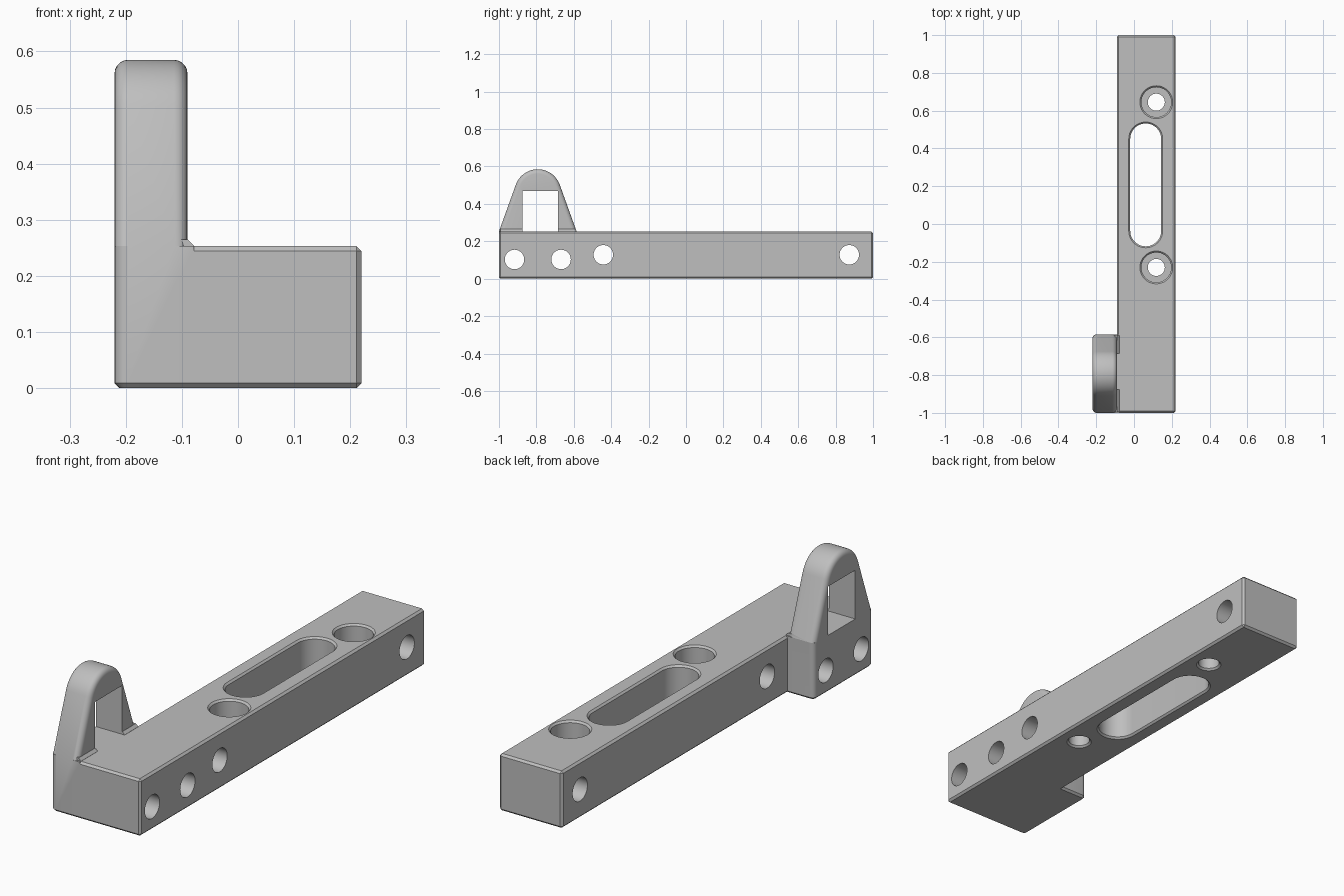
import bpy, bmesh, math
from mathutils import Matrix, Vector

cube = bpy.data.objects.get("Cube")
if cube:
    bpy.data.objects.remove(cube, do_unlink=True)

grey = bpy.data.materials.new("machined grey")
grey.use_nodes = True
COLOUR = (0.52, 0.52, 0.52, 1)
grey.diffuse_color = COLOUR
grey.node_tree.nodes["Principled BSDF"].inputs["Base Color"].default_value = COLOUR


def finish(bm, name):
    bmesh.ops.recalc_face_normals(bm, faces=bm.faces)
    me = bpy.data.meshes.new(name)
    bm.to_mesh(me)
    bm.free()
    me.materials.append(grey)
    ob = bpy.data.objects.new(name, me)
    bpy.context.collection.objects.link(ob)
    return ob


def bevel(bm, rule, width, segments=1):
    """Bevel the edges whose (middle, direction) satisfy the rule."""
    edges = []
    for e in bm.edges:
        a, b = e.verts[0].co, e.verts[1].co
        if rule((a + b) / 2, (b - a).normalized()):
            edges.append(e)
    bmesh.ops.bevel(bm, geom=edges, offset=width, segments=segments,
                    profile=0.5, affect='EDGES', clamp_overlap=True)


def box_mesh(lo, hi):
    bm = bmesh.new()
    lo, hi = Vector(lo), Vector(hi)
    bmesh.ops.create_cube(bm, size=1, matrix=Matrix.Translation((lo + hi) / 2)
                          @ Matrix.Diagonal((*(hi - lo), 1)))
    return bm


def prism_x(points, x0, x1):
    """Extrude a (y, z) outline along x."""
    bm = bmesh.new()
    face = bm.faces.new([bm.verts.new((x0, y, z)) for y, z in points])
    new = bmesh.ops.extrude_face_region(bm, geom=[face])["geom"]
    bmesh.ops.translate(bm, vec=(x1 - x0, 0, 0),
                        verts=[v for v in new if isinstance(v, bmesh.types.BMVert)])
    return bm


def loft_z(name, cx, cy, half, levels, n=24):
    """Stadium (half > 0) or circle outline, lofted through (z, radius) levels."""
    bm = bmesh.new()
    rings = []
    for z, r in levels:
        ring = []
        for sign in (1, -1):
            for i in range(n + (half > 0)):
                a = math.pi * i / n + (0 if sign > 0 else math.pi)
                ring.append(bm.verts.new((cx + r * math.cos(a),
                                          cy + sign * half + r * math.sin(a), z)))
        rings.append(ring)
    for r0, r1 in zip(rings, rings[1:]):
        for i in range(len(r0)):
            j = (i + 1) % len(r0)
            bm.faces.new((r0[i], r0[j], r1[j], r1[i]))
    bm.faces.new(rings[0])
    bm.faces.new(rings[-1])
    return finish(bm, name)


def boolean(target, tool, operation):
    mod = target.modifiers.new(tool.name, 'BOOLEAN')
    mod.operation, mod.object, mod.solver = operation, tool, 'EXACT'
    bpy.context.view_layer.objects.active = target
    bpy.ops.object.modifier_apply(modifier=mod.name)
    bpy.data.objects.remove(tool, do_unlink=True)


H = 0.253          # bar height
XL, XM, XR = -0.22, -0.09, 0.22
Y0, Y1 = -1.0, -0.585   # bracket extent along the bar

# Long bar with rounded uprights and chamfered rims
bm = box_mesh((XM, -1, 0), (XR, 1, H))
bevel(bm, lambda m, d: True, 0.009)
body = finish(bm, "bracket_bar")

# Lower block of the bracket, running into the bar
bm = box_mesh((XL, Y0, 0), (XM + 0.012, Y1, H))
bevel(bm, lambda m, d: abs(d.z) > 0.9 and m.x < XM - 0.05, 0.022, 5)
bevel(bm, lambda m, d: abs(d.z) < 0.1 and m.z < 0.001 and m.x < XM, 0.009)
block = finish(bm, "bracket_block")

# Upright ear: tangent flanks and a round crown
cy, cz, r = (Y0 + Y1) / 2, 0.46, 0.125
tilt = math.radians(20)
outline = [(Y0, H), (Y1, H)]
for i in range(25):
    a = tilt + (math.pi - 2 * tilt) * i / 24
    outline.append((cy + r * math.cos(a), cz + r * math.sin(a)))
bm = prism_x(outline, XL, XM)
bevel(bm, lambda m, d: abs(d.x) < 0.1 and m.z > H + 0.001, 0.024, 5)
ear = finish(bm, "bracket_ear")

# Small weld-like fillet where the ear meets the bar top
bm = box_mesh((XM - 0.03, Y0 + 0.008, H - 0.03), (XM + 0.012, Y1 - 0.004, H + 0.012))
bevel(bm, lambda m, d: abs(d.y) > 0.9 and m.x > XM and m.z > H, 0.0115)
fillet = finish(bm, "ear_fillet")

for part in (block, ear, fillet):
    boolean(body, part, 'UNION')

# Square window through the ear
boolean(body, finish(box_mesh((-0.4, -0.875, H), (0.0, -0.685, 0.47)), "window_cutter"),
        'DIFFERENCE')

# Cross holes
for y, z in ((-0.917, 0.103), (-0.668, 0.103), (-0.442, 0.128), (0.873, 0.128)):
    bm = bmesh.new()
    bmesh.ops.create_cone(bm, cap_ends=True, segments=48, radius1=0.052, radius2=0.052,
                          depth=1, matrix=Matrix.Translation((0, y, z))
                          @ Matrix.Rotation(math.pi / 2, 4, 'Y'))
    boolean(body, finish(bm, "cross_hole_cutter"), 'DIFFERENCE')

# Long slot with chamfered mouths
c = 0.008
boolean(body, loft_z("slot_cutter", 0.062, 0.207, 0.243,
                     [(-c, 0.082 + 2 * c), (c, 0.082), (H - c, 0.082), (H + c, 0.082 + 2 * c)]),
        'DIFFERENCE')

# Counterbored screw holes
for y in (0.645, -0.23):
    boolean(body, loft_z("screw_hole_cutter", 0.118, y, 0,
                         [(-c, 0.045 + 2 * c), (c, 0.045), (0.11, 0.045), (0.11, 0.079),
                          (H - c, 0.079), (H + c, 0.079 + 2 * c)]), 'DIFFERENCE')

bpy.ops.object.select_all(action='DESELECT')
body.select_set(True)
bpy.context.view_layer.objects.active = body
bpy.ops.object.shade_smooth_by_angle(angle=math.radians(28))
